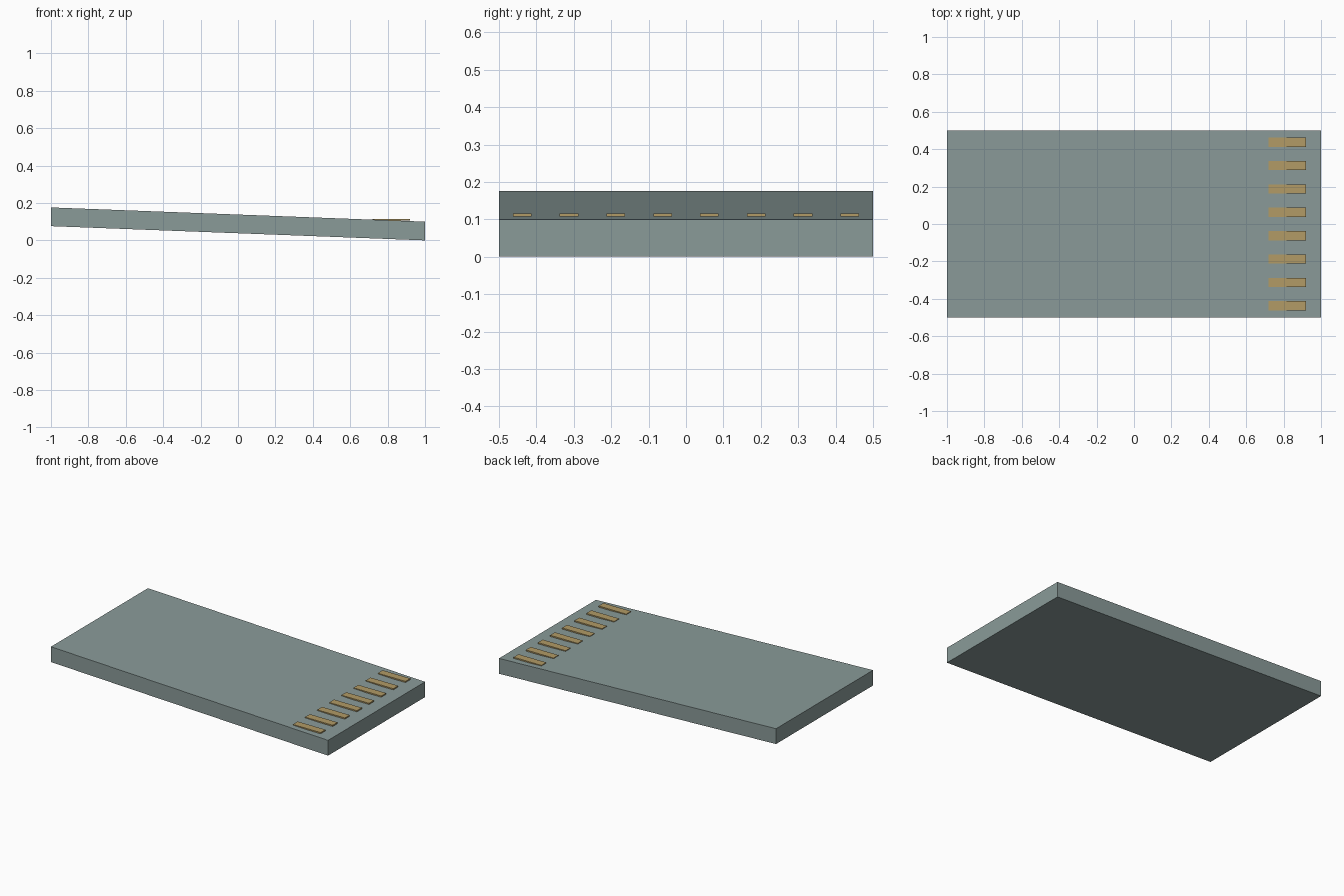
import bpy
import bmesh

if "Cube" in bpy.data.objects:
    bpy.data.objects.remove(bpy.data.objects["Cube"], do_unlink=True)


def srgb(*rgb):
    return tuple(((c / 255 + 0.055) / 1.055) ** 2.4 for c in rgb) + (1,)


def material(name, colour):
    mat = bpy.data.materials.new(name)
    mat.use_nodes = True
    mat.diffuse_color = colour
    mat.node_tree.nodes["Principled BSDF"].inputs["Base Color"].default_value = colour
    return mat


def box(name, low, high, mat, slope=0):
    """Box between two corners, with its left end raised by the slope."""
    bm = bmesh.new()
    bmesh.ops.create_cube(bm, size=1)
    for v in bm.verts:
        v.co = [high[i] if v.co[i] > 0 else low[i] for i in range(3)]
        v.co.z += slope * (high[0] - v.co.x)
    mesh = bpy.data.meshes.new(name)
    bm.to_mesh(mesh)
    bm.free()
    mesh.materials.append(mat)
    obj = bpy.data.objects.new(name, mesh)
    bpy.context.collection.objects.link(obj)
    return obj


slate = material("slate grey", srgb(138, 155, 153))
brass = material("brass tan", srgb(178, 155, 102))

# Tilted slab
box("slab", (-1, -0.5, 0), (1, 0.5, 0.1), slate, slope=0.038)

# Row of level strips along the low end
for i in range(8):
    y = (i - 3.5) * 0.125
    box(f"strip_{i + 1}", (0.72, y - 0.025, 0.107), (0.92, y + 0.025, 0.115), brass)
